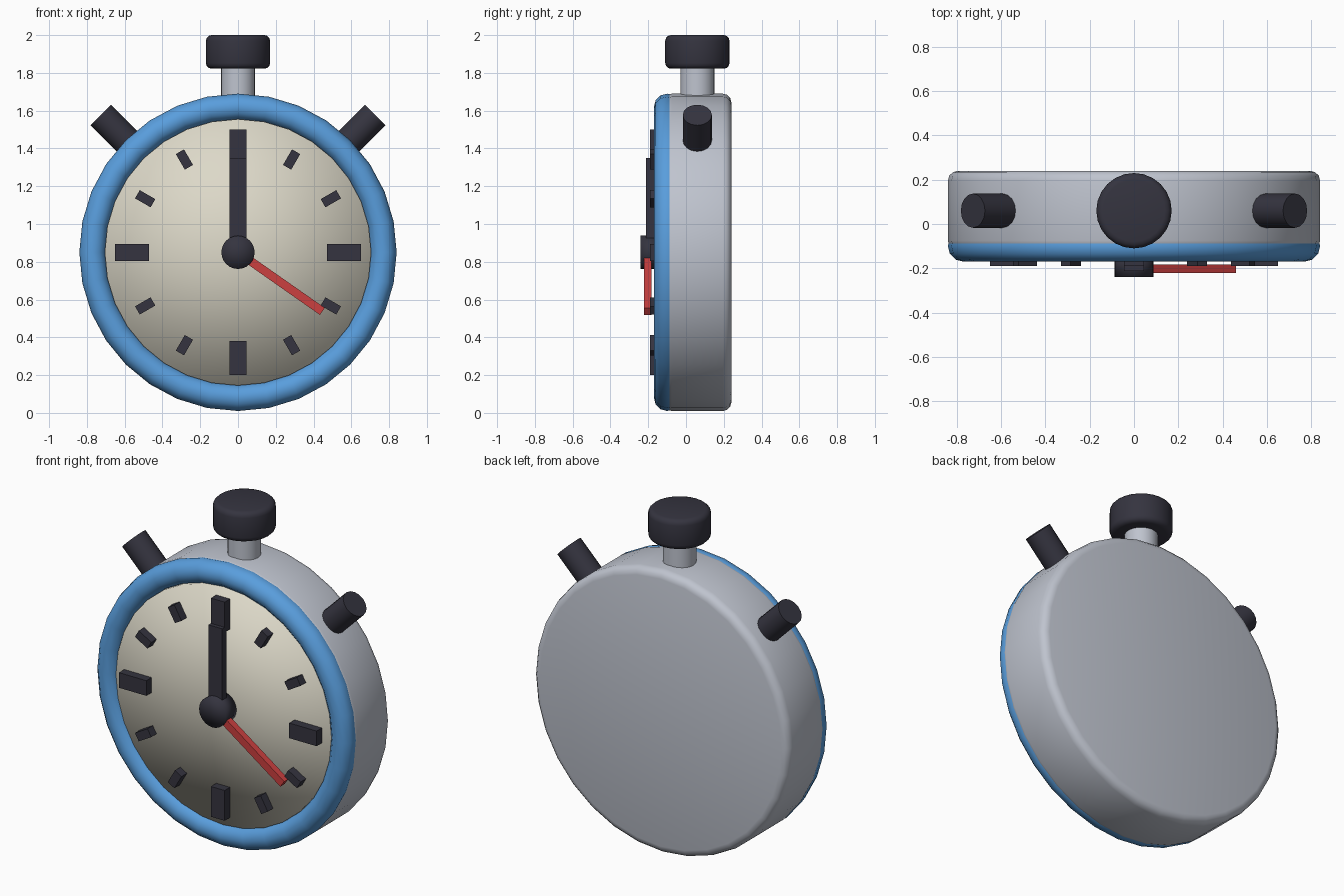
import bpy
import math
from mathutils import Matrix, Vector

cube = bpy.data.objects.get("Cube")
if cube:
    bpy.data.objects.remove(cube, do_unlink=True)

CENTRE_Z = 0.85
STEM_Y = 0.06
FACE_Y = -0.14


def material(name, rgb):
    mat = bpy.data.materials.new(name)
    mat.use_nodes = True
    mat.diffuse_color = (*rgb, 1)
    mat.node_tree.nodes["Principled BSDF"].inputs["Base Color"].default_value = (*rgb, 1)
    return mat


silver = material("silver_grey", (0.52, 0.55, 0.62))
blue = material("rim_blue", (0.10, 0.34, 0.72))
cream = material("dial_cream", (0.72, 0.69, 0.58))
dark = material("charcoal", (0.035, 0.034, 0.05))
red = material("hand_red", (0.60, 0.05, 0.05))


def finish(name, mat, bevel=0, segments=3):
    obj = bpy.context.object
    obj.name = obj.data.name = name
    obj.data.materials.append(mat)
    if bevel:
        mod = obj.modifiers.new("rounded_edges", "BEVEL")
        mod.width = bevel
        mod.segments = segments
        mod.limit_method = "ANGLE"
        mod.angle_limit = math.radians(40)
    return obj


def cylinder(name, mat, radius, start, end, sides, bevel=0, fan=False):
    """Cylinder running between two points."""
    start, end = Vector(start), Vector(end)
    axis = end - start
    bpy.ops.mesh.primitive_cylinder_add(
        vertices=sides, radius=radius, depth=axis.length,
        end_fill_type="TRIFAN" if fan else "NGON",
        location=(start + end) / 2,
        rotation=axis.to_track_quat("Z", "Y").to_euler())
    return finish(name, mat, bevel)


def dial_bar(name, mat, angle, inner, outer, width, front, back):
    """Box lying on the dial; angle is clockwise from twelve o'clock."""
    bpy.ops.mesh.primitive_cube_add(size=1)
    obj = finish(name, mat)
    shape = Matrix.Diagonal((width, back - front, outer - inner, 1))
    offset = Matrix.Translation((0, (front + back) / 2, (inner + outer) / 2))
    obj.data.transform(Matrix.Rotation(angle, 4, "Y") @ offset @ shape)
    obj.location.z = CENTRE_Z
    return obj


# Case, rim and dial
cylinder("case", silver, 0.84, (0, -0.12, CENTRE_Z), (0, 0.24, CENTRE_Z), 32, 0.045)
bpy.ops.object.shade_smooth()

bpy.ops.mesh.primitive_torus_add(
    major_segments=32, minor_segments=12, major_radius=0.77, minor_radius=0.07,
    location=(0, -0.10, CENTRE_Z), rotation=(math.pi / 2, 0, 0))
finish("rim", blue)
bpy.ops.object.shade_smooth()

cylinder("dial", cream, 0.705, (0, 0, CENTRE_Z), (0, FACE_Y, CENTRE_Z), 32, fan=True)
bpy.ops.object.shade_smooth()

# Hour marks, larger at the quarters
for hour in range(12):
    quarter = hour % 3 == 0
    inner, outer, width = (0.47, 0.65, 0.09) if quarter else (0.52, 0.615, 0.05)
    dial_bar(f"hour_mark_{hour or 12}", dark, math.tau * hour / 12,
             inner, outer, width, -0.19, FACE_Y + 0.01)

# Hands and hub
dial_bar("long_hand", dark, 0, 0, 0.5, 0.09, -0.213, -0.17)
dial_bar("red_hand", red, math.radians(125), 0, 0.545, 0.045, -0.222, -0.182)
cylinder("hub", dark, 0.088, (0, FACE_Y, CENTRE_Z), (0, -0.24, CENTRE_Z), 24, fan=True)
bpy.ops.object.shade_smooth()

# Crown on its stem
cylinder("stem", silver, 0.09, (0, STEM_Y, 1.6), (0, STEM_Y, 1.86), 24)
bpy.ops.object.shade_smooth_by_angle()
cylinder("crown", dark, 0.17, (0, STEM_Y, 1.822), (0, STEM_Y, 2.0), 24, 0.03)
bpy.ops.object.shade_smooth()

# Angled side buttons
for side, sign in (("left", 1), ("right", -1)):
    direction = Vector((sign, 0, 1)).normalized()
    base = Vector((0, STEM_Y, CENTRE_Z))
    cylinder(f"{side}_button", dark, 0.077, base + direction * 0.75,
             base + direction * 1.028, 16)
    bpy.ops.object.shade_smooth_by_angle()
